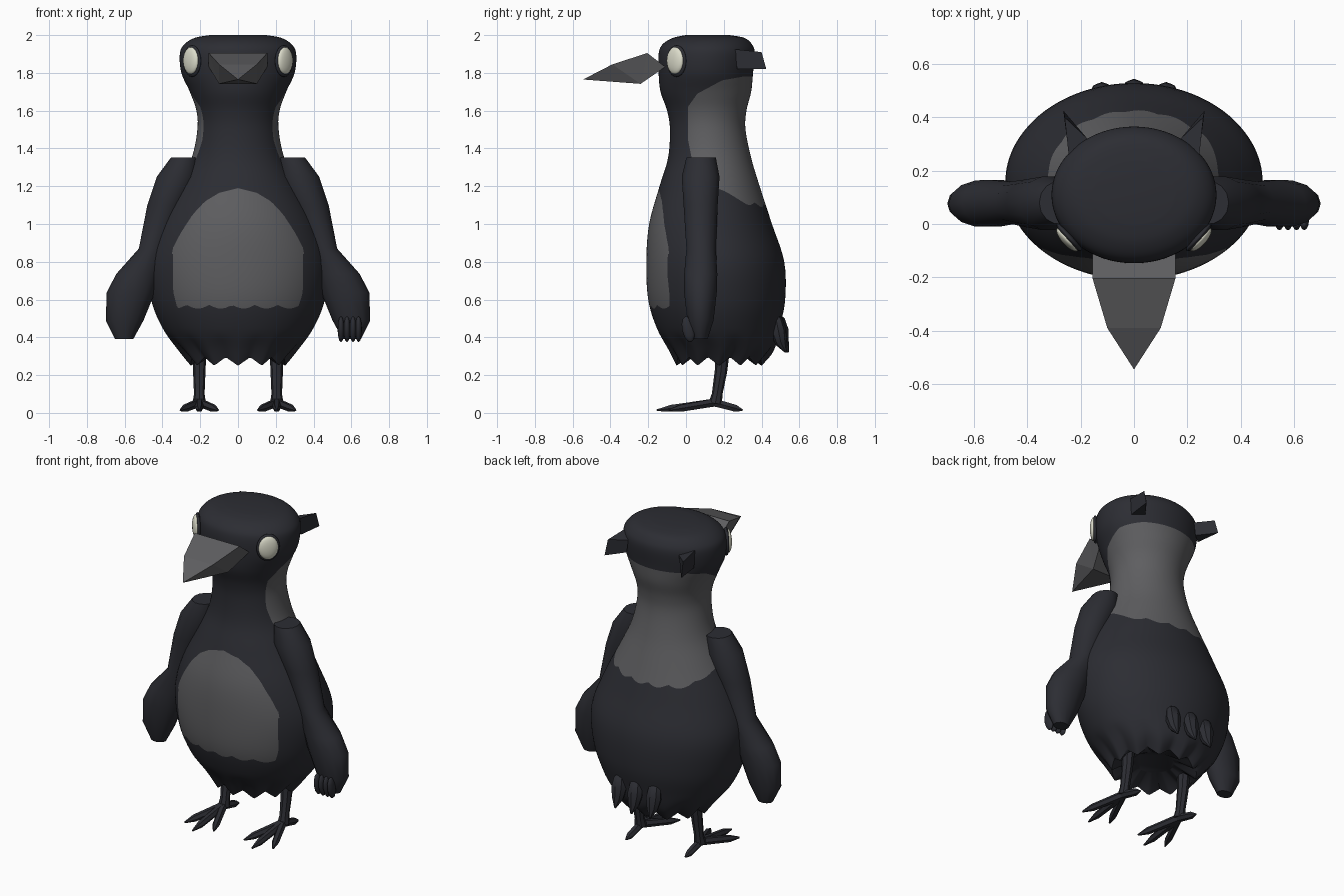
import bpy, bmesh, math
from mathutils import Vector, Matrix

if "Cube" in bpy.data.objects:
    bpy.data.objects.remove(bpy.data.objects["Cube"])


def material(name, rgb):
    m = bpy.data.materials.new(name)
    m.diffuse_color = (*rgb, 1)
    m.use_nodes = True
    m.node_tree.nodes["Principled BSDF"].inputs["Base Color"].default_value = m.diffuse_color
    return m


BLACK = material("feather_black", (0.025, 0.026, 0.033))
GREY = material("feather_grey", (0.112, 0.112, 0.118))
CREAM = material("eye_cream", (0.72, 0.72, 0.60))


def make(name, bm, mats, angle=35):
    bmesh.ops.recalc_face_normals(bm, faces=bm.faces[:])
    mesh = bpy.data.meshes.new(name)
    bm.to_mesh(mesh)
    bm.free()
    for m in mats:
        mesh.materials.append(m)
    ob = bpy.data.objects.new(name, mesh)
    bpy.context.collection.objects.link(ob)
    bpy.ops.object.select_all(action='DESELECT')
    ob.select_set(True)
    bpy.context.view_layer.objects.active = ob
    if angle:
        bpy.ops.object.shade_smooth_by_angle(angle=math.radians(angle))
    return ob


def skin(rings):
    """Bridge equal rings of points and cap both ends."""
    bm = bmesh.new()
    vs = [[bm.verts.new(p) for p in r] for r in rings]
    n = len(vs[0])
    for a, b in zip(vs, vs[1:]):
        for i in range(n):
            j = (i + 1) % n
            bm.faces.new((a[i], a[j], b[j], b[i]))
    bm.faces.new(vs[0])
    bm.faces.new(vs[-1])
    return bm


def ellipse(cx, cy, z, rx, ry, n):
    return [Vector((cx + rx * math.cos(2 * math.pi * i / n),
                    cy + ry * math.sin(2 * math.pi * i / n), z)) for i in range(n)]


def tube(name, pts, radii, n=7, flat=1.0):
    """Tapered tube along a path."""
    pts = [Vector(p) for p in pts]
    rot = (pts[-1] - pts[0]).to_track_quat('Z', 'Y')
    rings = [[p + rot @ Vector((q.x, q.y * flat, 0)) for q in ellipse(0, 0, 0, r, r, n)]
             for p, r in zip(pts, radii)]
    return make(name, skin(rings), [BLACK])


def ellipsoid(name, loc, size, mat, rz=0.0, rx=0.0, seg=24):
    bm = bmesh.new()
    bmesh.ops.create_uvsphere(bm, u_segments=seg, v_segments=seg // 2, radius=1)
    m = (Matrix.Translation(loc) @ Matrix.Rotation(rz, 4, 'Z') @ Matrix.Rotation(rx, 4, 'X')
         @ Matrix.Diagonal((*size, 1)))
    bmesh.ops.transform(bm, matrix=m, verts=bm.verts[:])
    return make(name, bm, [mat], 60)


def interp(table, x):
    if x <= table[0][0]:
        return table[0][1]
    for (a, u), (b, v) in zip(table, table[1:]):
        if x <= b:
            return u + (v - u) * (x - a) / (b - a)
    return table[-1][1]


def smooth_rows(keys, sub):
    """Cubic interpolation through the key sections."""
    out = []
    for i in range(len(keys) - 1):
        p = [keys[max(0, min(len(keys) - 1, i + k))] for k in (-1, 0, 1, 2)]
        for s in range(sub):
            t = s / sub
            out.append([0.5 * (2 * b + (c - a) * t + (2 * a - 5 * b + 4 * c - d) * t * t
                               + (3 * b - a - 3 * c + d) * t ** 3) for a, b, c, d in zip(*p)])
    return out + [list(keys[-1])]


def cut_patch(bm, f):
    """Cut the mesh where f is zero and paint the positive side grey."""
    new = []
    for e in bm.edges[:]:
        a, b = e.verts
        if (f(a.co) > 0) == (f(b.co) > 0):
            continue
        lo, hi, inside = 0.0, 1.0, f(a.co) > 0
        for _ in range(14):
            mid = (lo + hi) / 2
            if (f(a.co.lerp(b.co, mid)) > 0) == inside:
                lo = mid
            else:
                hi = mid
        new.append(bmesh.utils.edge_split(e, a, min(0.98, max(0.02, lo)))[1])
    bmesh.ops.connect_verts(bm, verts=new)
    for face in bm.faces:
        if f(face.calc_center_median()) > 0:
            face.material_index = 1


# Body and head: height, half width, front y, back y
SECTIONS = [(.25, .25, -.05, .40), (.33, .315, -.09, .465), (.45, .40, -.155, .495),
            (.60, .46, -.20, .525), (.80, .48, -.21, .52), (1.0, .415, -.195, .455),
            (1.2, .315, -.14, .39), (1.35, .245, -.095, .345), (1.5, .215, -.085, .315),
            (1.6, .22, -.10, .32), (1.7, .255, -.135, .345), (1.8, .30, -.145, .355),
            (1.9, .308, -.145, .365), (1.95, .285, -.125, .35), (1.985, .23, -.07, .31),
            (2.0, .15, 0, .23)]
N = 128
rings = [ellipse(0, .175, .33, .12, .11, N)]
for z, hx, yf, yb in smooth_rows(SECTIONS, 5):
    rings.append(ellipse(0, (yf + yb) / 2, z, hx, (yb - yf) / 2, N))
# ragged feather hem
for r in rings[1:]:
    for i, p in enumerate(r):
        if p.z < .42:
            t = (i / N * 12 + 0.5) % 1
            p.z += .045 * abs(2 * t - 1) * (.42 - p.z) / .17
body = skin(rings)

BELLY = [(.5, .32), (.57, .325), (.65, .345), (.87, .345), (.95, .305), (1.05, .24),
         (1.12, .175), (1.165, .10), (1.19, 0), (1.3, -.4)]
NAPE = [(1.0, .15), (1.2, .12), (1.35, .03), (1.45, .01), (1.62, .01), (1.69, .06),
        (1.76, .19), (1.78, .30), (1.79, .60)]
NAPE_LOW = [(.1, 1.2), (.2, 1.17), (.33, 1.105), (.43, 1.09)]


def scallop(x):
    return .02 * abs(math.sin(x * 26 + .8))


def belly(p):
    return min(interp(BELLY, p.z) - abs(p.x), p.z - .572 + scallop(p.x), .1 - p.y)


def nape(p):
    return min(p.y - interp(NAPE, p.z), p.z - interp(NAPE_LOW, p.y) - .015 + scallop(p.x))


cut_patch(body, belly)
cut_patch(body, nape)
make("body", body, [BLACK, GREY], 50)

# Beak
bm = bmesh.new()
tip = bm.verts.new((0, -.545, 1.765))
L, R = [[bm.verts.new((s * x, y, z)) for x, y, z in
         ((.10, -.39, 1.845), (.155, -.205, 1.905), (.155, -.11, 1.832), (.10, -.24, 1.742))]
        for s in (-1, 1)]
for a, b in ((0, 1), (1, 2), (2, 3)):
    bm.faces.new((L[a], L[b], R[b], R[a]))
bm.faces.new((tip, L[0], R[0]))
bm.faces.new((tip, L[3], R[3]))
for S in (L, R):
    bm.faces.new((tip, S[0], S[3]))
    bm.faces.new((S[0], S[1], S[3]))
    bm.faces.new((S[1], S[2], S[3]))
make("beak", bm, [GREY], 0)

# Arm sections: height, inner x, outer x, front y, back y
ARM = [(1.352, .21, .355, 0, .16), (1.25, .21, .43, -.025, .18), (1.1, .28, .48, -.015, .17),
       (.87, .38, .525, .0, .16), (.735, .41, .645, -.012, .168), (.637, .44, .695, -.012, .165),
       (.49, .50, .70, .005, .148), (.39, .555, .65, .04, .115)]

for s, side in ((-1, "left"), (1, "right")):
    make(side + "_wing", skin([ellipse(s * (a + b) / 2, (c + d) / 2, z, (b - a) / 2, (d - c) / 2, 14)
                               for z, a, b, c, d in ARM]), [BLACK], 50)

    # Eye with dark rim
    turn = s * math.radians(48)
    ellipsoid(side + "_eye_rim", (s * .243, -.05, 1.863), (.068, .018, .084), BLACK, turn)
    ellipsoid(side + "_eye", (s * .25, -.058, 1.865), (.057, .021, .071), CREAM, turn)

    # Head tuft: wedge that narrows to an upright edge
    bm = bmesh.new()
    v = [bm.verts.new((s * x, y, z)) for x, y, z in
         ((.245, .26, 1.925), (.175, .32, 1.90), (.185, .32, 1.82), (.245, .27, 1.82),
          (.26, .40, 1.91), (.265, .425, 1.82))]
    for q in ((0, 1, 2, 3), (0, 1, 4), (2, 3, 5), (1, 2, 5, 4), (3, 0, 4, 5)):
        bm.faces.new([v[i] for i in q])
    make(side + "_head_tuft", bm, [BLACK], 0)

    # Leg and four toes
    x = s * .205
    tube(side + "_leg", [(x, .195, .34), (x, .185, .22), (x, .165, .10), (x, .155, .05)],
         [.038, .033, .028, .036], 8)
    for k, (dx, ty) in enumerate(((0, -.155), (.10, -.09), (-.10, -.09), (0, .30))):
        a, b = Vector((x, .15, .055)), Vector((x + dx, ty, .014))
        tube(f"{side}_toe_{k}", [a, a.lerp(b, .4), a.lerp(b, .75), b], [.024, .022, .021, .005], 6)

# Wing tip feathers on one hand
for k, fx in enumerate((.545, .577, .609, .638)):
    ellipsoid(f"wing_tip_{k}", (fx, .012, .443), (.018, .033, .07), BLACK, 0, math.radians(12), 12)

# Tail feathers
for k in (-1, 0, 1):
    x = k * .12
    y = -.012 * abs(k)
    tube(f"tail_feather_{k + 2}", [(x, .47 + y, .525), (x, .49 + y, .49), (x, .502 + y, .43),
                                   (x, .515 + y, .37), (x, .54 + y, .32)],
         [.015, .038, .047, .034, .005], 8, .9)
